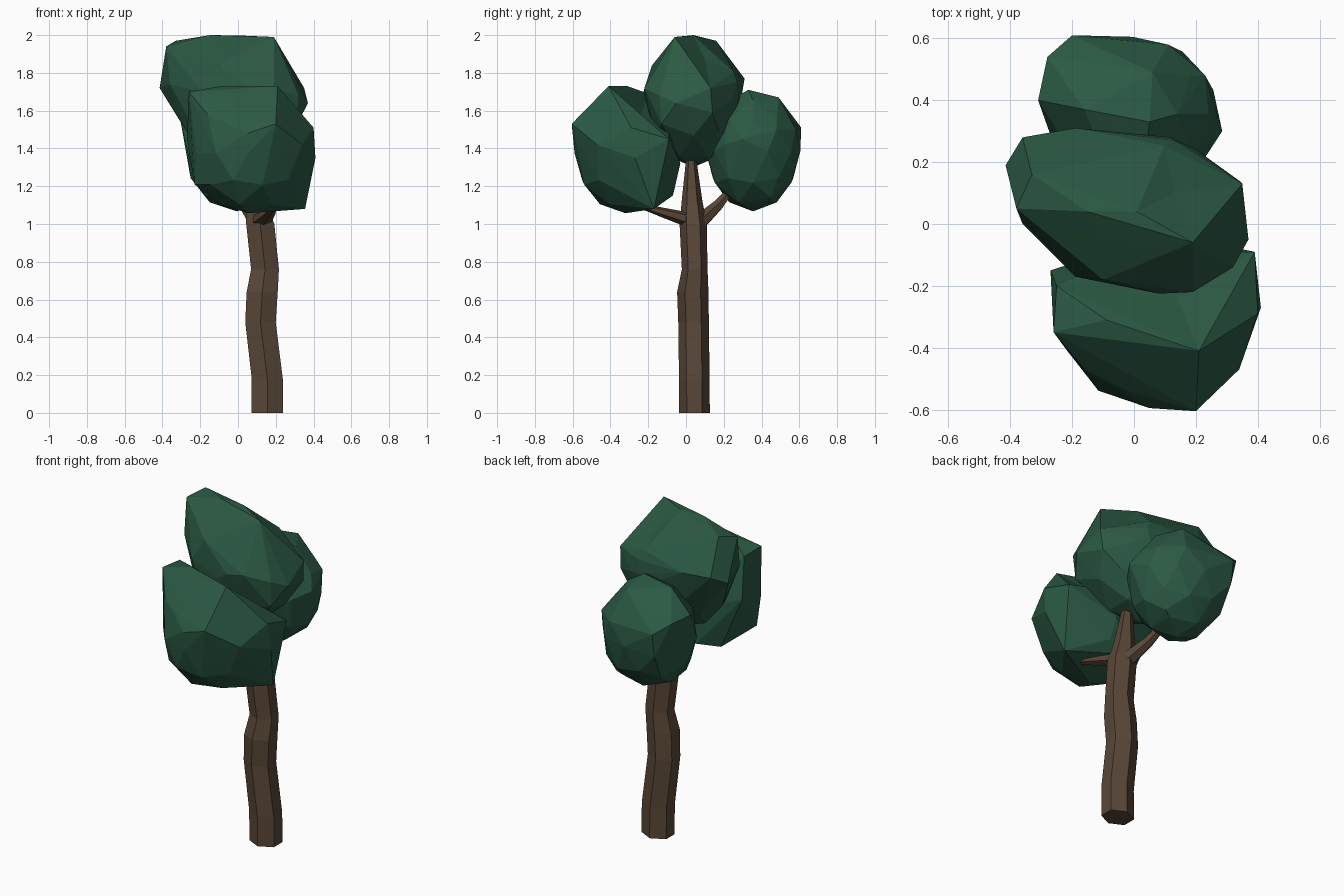
import bpy, bmesh
from math import cos, sin, pi
from mathutils import Vector, Matrix
from mathutils.bvhtree import BVHTree


def material(name, rgb):
    m = bpy.data.materials.new(name)
    m.diffuse_color = (*rgb, 1)
    return m


LEAF = material("leaf_green", (0.024, 0.10, 0.057))
BARK = material("bark_brown", (0.10, 0.062, 0.038))


def finish(bm, name, mat):
    bmesh.ops.recalc_face_normals(bm, faces=bm.faces[:])
    me = bpy.data.meshes.new(name)
    bm.to_mesh(me)
    bm.free()
    me.materials.append(mat)
    ob = bpy.data.objects.new(name, me)
    bpy.context.collection.objects.link(ob)
    return ob


def limb(name, rings, axis=(0, 0, 1), sides=6):
    """Faceted tube; each ring is (x, y, z, radius a, radius b)."""
    bm = bmesh.new()
    q = Vector(axis).to_track_quat('Z', 'Y')
    angles = [pi / 2 + 2 * pi * k / sides for k in range(sides)]
    loops = [[bm.verts.new(Vector((x, y, z)) + q @ Vector((a * cos(t), b * sin(t), 0)))
              for t in angles] for x, y, z, a, b in rings]
    for lo, hi in zip(loops, loops[1:]):
        for k in range(sides):
            j = (k + 1) % sides
            bm.faces.new((lo[k], lo[j], hi[j], hi[k]))
    bm.faces.new(loops[0])
    bm.faces.new(loops[-1])
    return finish(bm, name, BARK)


def crown(name, centre, radii, corners, dent=None):
    """Faceted leaf mass: ball stretched out to corners, optionally dented on top."""
    bm = bmesh.new()
    bmesh.ops.create_icosphere(bm, subdivisions=2, radius=1,
                               matrix=Matrix.Translation(centre) @ Matrix.Diagonal((*radii, 1)))
    bmesh.ops.delete(bm, geom=bm.edges[:], context='EDGES_FACES')
    if dent:
        near = [v for v in bm.verts if (v.co - Vector(dent)).length < 0.16]
        bmesh.ops.delete(bm, geom=near, context='VERTS')
    for c in corners:
        bm.verts.new(c)
    bmesh.ops.convex_hull(bm, input=bm.verts[:])
    loose = [v for v in bm.verts if not v.link_faces]
    bmesh.ops.delete(bm, geom=loose, context='VERTS')
    if dent:
        # Replace the faces above the dent by a fan running down to it
        bm.faces.ensure_lookup_table()
        tree = BVHTree.FromBMesh(bm)
        hits = {tree.ray_cast(Vector((dent[0] + dx, dent[1] + dy, 3)), Vector((0, 0, -1)))[2]
                for dx, dy in ((0, 0), (0.04, 0), (0, 0.04))}
        bmesh.ops.delete(bm, geom=[bm.faces[i] for i in hits if i is not None], context='FACES')
        rim = [e for e in bm.edges if e.is_boundary]
        tip = bm.verts.new(dent)
        for e in rim:
            bm.faces.new((*e.verts, tip))
    return finish(bm, name, LEAF)


# Trunk with gentle bends, tapering into the top crown
limb("trunk", [
    (0.155, 0.045, 0.00, 0.095, 0.081), (0.155, 0.044, 0.18, 0.095, 0.081),
    (0.119, 0.040, 0.48, 0.093, 0.081), (0.128, 0.036, 0.64, 0.095, 0.083),
    (0.143, 0.046, 0.76, 0.085, 0.068), (0.118, 0.038, 1.00, 0.086, 0.072),
    (0.095, 0.032, 1.12, 0.064, 0.055), (0.075, 0.028, 1.32, 0.036, 0.030),
    (0.070, 0.028, 1.42, 0.020, 0.018)])

# Side branches
limb("front_branch", [(0.12, 0.02, 1.02, 0.06, 0.04), (0.165, -0.12, 1.06, 0.036, 0.026),
                      (0.19, -0.22, 1.09, 0.02, 0.016)], axis=(0.3, -1, 0.3))
limb("back_branch", [(0.11, 0.06, 1.00, 0.05, 0.045), (0.04, 0.17, 1.10, 0.035, 0.03),
                     (-0.02, 0.27, 1.22, 0.02, 0.016)], axis=(-0.5, 0.8, 0.8))

# Leaf crowns
crown("top_crown", (0.01, 0.04, 1.65), (0.32, 0.25, 0.348), [
    (-0.38, 0.05, 1.94), (-0.33, 0.16, 1.97), (-0.15, 0.04, 2.0), (0.19, -0.06, 1.99),
    (-0.36, 0.28, 1.77), (-0.19, 0.31, 1.77), (0.13, 0.27, 1.75),
    (-0.415, 0.19, 1.72), (0.35, 0.13, 1.72), (0.37, -0.05, 1.64), (0.32, -0.14, 1.68),
    (0.19, -0.22, 1.72), (0.08, -0.225, 1.70), (-0.19, -0.17, 1.70), (-0.36, 0.0, 1.74),
    (0.34, 0.14, 1.59), (0.31, -0.13, 1.53), (0.12, 0.28, 1.67), (-0.1, -0.18, 1.84)],
    dent=(0.13, 0.10, 1.87))
crown("front_crown", (0.055, -0.32, 1.375), (0.29, 0.27, 0.318), [
    (-0.26, -0.35, 1.70), (-0.09, -0.31, 1.73), (0.21, -0.41, 1.73), (0.40, -0.29, 1.51),
    (0.39, -0.09, 1.45), (0.34, -0.47, 1.42), (0.20, -0.605, 1.53), (0.05, -0.595, 1.48),
    (-0.16, -0.47, 1.58), (-0.27, -0.15, 1.45), (-0.23, -0.35, 1.21), (0.355, -0.17, 1.08),
    (0.41, -0.27, 1.35), (0.1, -0.03, 1.32), (0.12, -0.06, 1.19), (-0.25, -0.2, 1.69),
    (-0.13, -0.15, 1.13), (-0.02, -0.07, 1.15)],
    dent=(0.14, -0.24, 1.58))
crown("back_crown", (-0.005, 0.355, 1.385), (0.275, 0.25, 0.318), [
    (-0.20, 0.61, 1.51), (0.11, 0.58, 1.50), (0.23, 0.48, 1.50), (0.285, 0.30, 1.45),
    (0.22, 0.20, 1.42), (-0.31, 0.40, 1.58), (-0.28, 0.54, 1.57), (-0.16, 0.37, 1.70),
    (0.05, 0.33, 1.71), (0.06, 0.49, 1.67), (-0.27, 0.30, 1.42), (0.15, 0.45, 1.14),
    (-0.17, 0.24, 1.15), (-0.2, 0.59, 1.37), (-0.19, 0.51, 1.21)])
